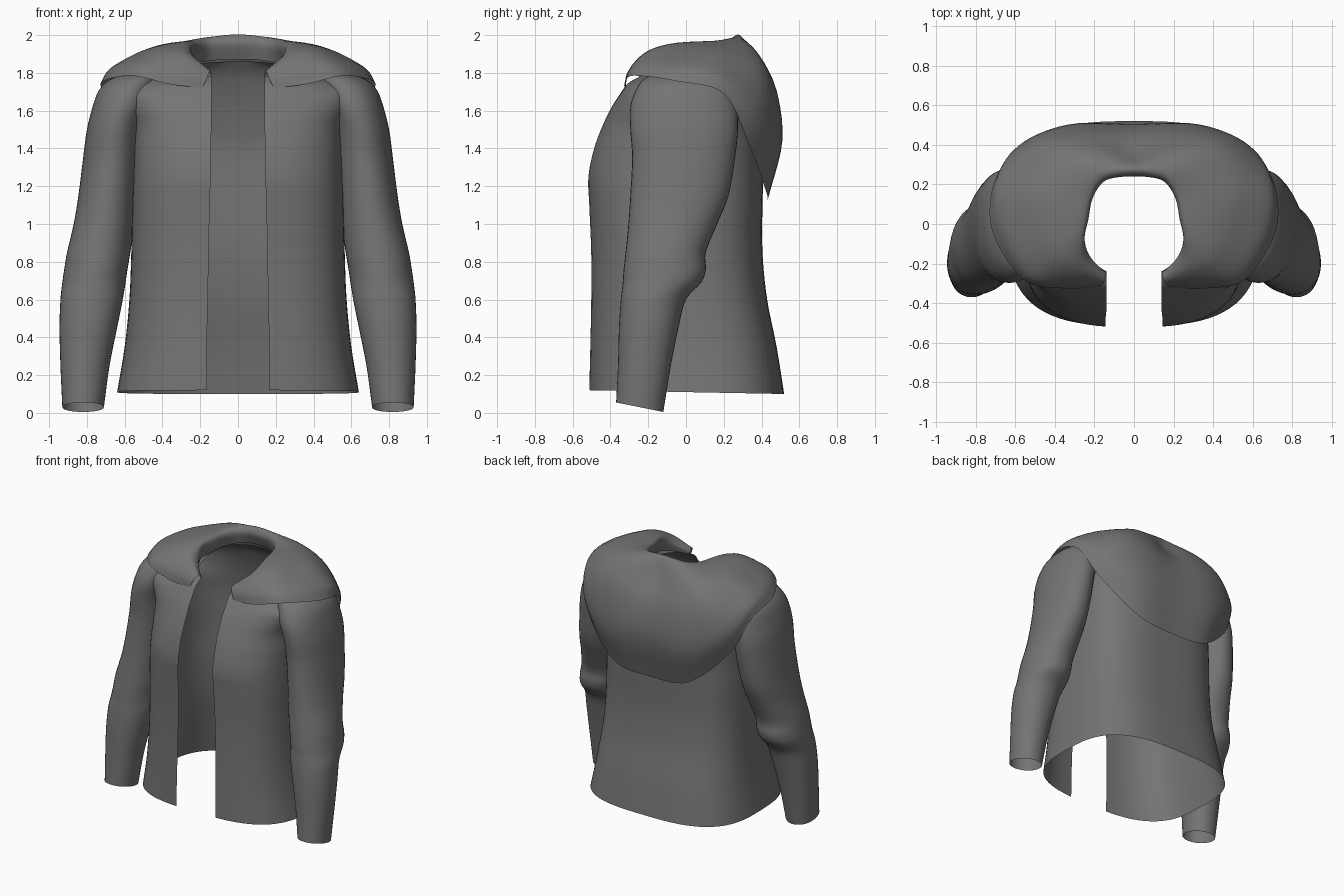
import bpy, bmesh
from math import sin, cos, pi, asin
from mathutils import Vector

cube = bpy.data.objects.get("Cube")
if cube:
    bpy.data.objects.remove(cube, do_unlink=True)

cloth = bpy.data.materials.new("charcoal_cloth")
cloth.use_nodes = True
grey = (0.175, 0.175, 0.175, 1)
cloth.diffuse_color = grey
cloth.node_tree.nodes["Principled BSDF"].inputs["Base Color"].default_value = grey


def spline(points, steps):
    """Resample a row of points with a smooth curve through each of them."""
    pts = [Vector(p) for p in points]
    pts = [2 * pts[0] - pts[1]] + pts + [2 * pts[-1] - pts[-2]]
    out = []
    for a, b, c, d in zip(pts, pts[1:], pts[2:], pts[3:]):
        for i in range(steps):
            t = i / steps
            out.append(b + 0.5 * t * (c - a + t * (2 * a - 5 * b + 4 * c - d
                                                   + t * (3 * (b - c) + d - a))))
    return out + [pts[-2]]


def smooth_columns(rows, steps):
    """Resample a grid across its rows."""
    columns = [spline(col, steps) for col in zip(*rows)]
    return [list(row) for row in zip(*columns)]


def sheet(name, rows, closed=False):
    """Make a single layer of cloth from a grid of points."""
    bm = bmesh.new()
    grid = [[bm.verts.new(p) for p in row] for row in rows]
    for low, high in zip(grid, grid[1:]):
        n = len(low)
        for i in range(n if closed else n - 1):
            j = (i + 1) % n
            bm.faces.new((low[i], low[j], high[j], high[i]))
    bmesh.ops.recalc_face_normals(bm, faces=bm.faces)
    mesh = bpy.data.meshes.new(name)
    bm.to_mesh(mesh)
    bm.free()
    mesh.materials.append(cloth)
    mesh.shade_smooth()
    obj = bpy.data.objects.new(name, mesh)
    bpy.context.collection.objects.link(obj)
    return obj


def ring(z_front, z_back, x0, x1, y0, y1, power, count, gap=0):
    """Rounded cross-section, starting at the front, with an optional opening."""
    half_x, half_y = (x1 - x0) / 2, (y1 - y0) / 2
    start = asin((gap / half_x) ** (power / 2))
    last = count - 1 if gap else count
    points = []
    for i in range(count):
        angle = start + (2 * pi - 2 * start) * i / last
        s, c = sin(angle), -cos(angle)
        u = abs(s) ** (2 / power) * (1 if s > 0 else -1)
        v = abs(c) ** (2 / power) * (1 if c > 0 else -1)
        z = z_front + (z_back - z_front) * (v + 1) / 2
        points.append(((x0 + x1) / 2 + half_x * u, (y0 + y1) / 2 + half_y * v, z))
    return points


# Body: front height, back height, half width, front, back, half opening, squareness
body_levels = [
    (.12, .10, .64, -.515, .52, .165, 3),
    (.35, .35, .60, -.51, .48, .165, 3),
    (.6, .6, .575, -.505, .43, .16, 3),
    (.85, .85, .565, -.505, .405, .155, 3),
    (1.1, 1.1, .56, -.515, .405, .15, 3),
    (1.25, 1.25, .555, -.52, .41, .145, 2.9),
    (1.4, 1.4, .555, -.49, .41, .145, 2.8),
    (1.52, 1.52, .56, -.445, .39, .14, 2.8),
    (1.62, 1.64, .61, -.395, .36, .14, 2.8),
    (1.69, 1.73, .63, -.35, .33, .14, 2.8),
    (1.745, 1.8, .52, -.31, .3, .14, 2.6),
    (1.78, 1.86, .26, -.265, .26, .14, 2.4),
]
body = [ring(zf, zb, -w, w, y0, y1, power, 72, gap)
        for zf, zb, w, y0, y1, gap, power in body_levels]
sheet("jacket_body", smooth_columns(body, 5))

# Sleeves: height, inner side, outer side, front, back
sleeve_levels = [
    (.03, .71, .93, -.37, -.12),
    (.25, .68, .94, -.36, -.08),
    (.45, .64, .945, -.355, -.04),
    (.6, .61, .94, -.345, 0),
    (.69, .595, .93, -.335, .08),
    (.76, .585, .92, -.33, .105),
    (.85, .57, .905, -.32, .105),
    (1, .55, .87, -.305, .165),
    (1.15, .535, .845, -.295, .225),
    (1.35, .515, .82, -.285, .26),
    (1.5, .5, .8, -.295, .275),
    (1.62, .46, .77, -.295, .27),
    (1.71, .43, .735, -.265, .25),
    (1.77, .41, .67, -.22, .2),
    (1.8, .41, .56, -.14, .12),
]
for side, label in ((1, "left"), (-1, "right")):
    sleeve = []
    for z, x0, x1, y0, y1 in sleeve_levels:
        tilt = .025 if z < .1 else 0
        points = ring(z + tilt, z - tilt, x0, x1, y0, y1, 2.1, 40)
        sleeve.append([(side * x, y, h) for x, y, h in points])
    sheet(label + "_sleeve", smooth_columns(sleeve, 4), closed=True)

# Lowered hood: ribs from neck to hem, going from the front edge to the back
front_ribs = [
    [(.14, -.25, 1.77), (.14, -.25, 1.79), (.145, -.27, 1.81), (.15, -.29, 1.805),
     (.16, -.305, 1.785), (.17, -.315, 1.76), (.19, -.32, 1.72)],
    [(.22, -.18, 1.8), (.22, -.17, 1.86), (.25, -.19, 1.9), (.28, -.23, 1.895),
     (.31, -.275, 1.855), (.34, -.31, 1.8), (.36, -.325, 1.74)],
    [(.26, -.08, 1.83), (.25, -.08, 1.92), (.28, -.09, 1.95), (.38, -.15, 1.935),
     (.46, -.21, 1.89), (.53, -.26, 1.835), (.56, -.28, 1.785)],
    [(.25, 0, 1.84), (.23, .03, 1.93), (.27, .03, 1.965), (.42, 0, 1.945),
     (.55, -.02, 1.89), (.66, -.03, 1.83), (.715, -.04, 1.755)],
]
back_ribs = [
    [(.23, .12, 1.85), (.21, .13, 1.94), (.25, .15, 1.97), (.4, .18, 1.945),
     (.54, .19, 1.89), (.68, .2, 1.78), (.71, .2, 1.69)],
    [(.17, .22, 1.86), (.16, .21, 1.95), (.19, .25, 1.985), (.32, .34, 1.93),
     (.47, .4, 1.8), (.59, .39, 1.6), (.6, .33, 1.43)],
    [(.09, .26, 1.87), (.09, .235, 1.96), (.1, .28, 1.995), (.18, .38, 1.9),
     (.27, .475, 1.72), (.34, .5, 1.45), (.32, .425, 1.17)],
    [(0, .27, 1.87), (0, .24, 1.96), (0, .285, 2), (0, .36, 1.87),
     (0, .465, 1.7), (0, .505, 1.45), (0, .43, 1.13)],
]
ribs = front_ribs + back_ribs
ribs += [[(-x, y, z) for x, y, z in rib] for rib in ribs[-2::-1]]
sheet("lowered_hood", smooth_columns([spline(rib, 5) for rib in ribs], 6))
